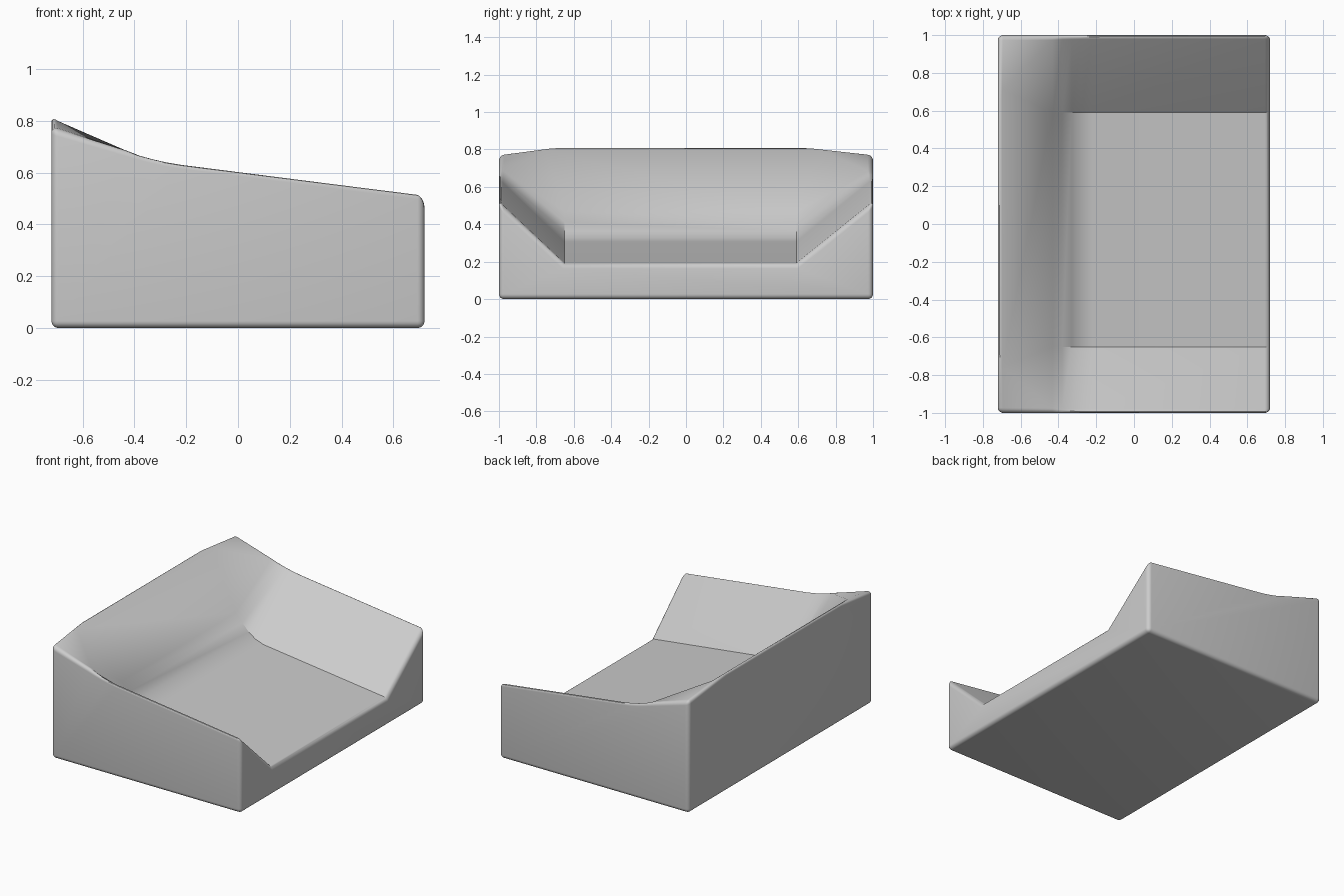
import bpy, bmesh

if "Cube" in bpy.data.objects:
    bpy.data.objects.remove(bpy.data.objects["Cube"])

# Lengthwise profile rows: x, arm rim height, seat / backrest height
rows = [(-0.72, 0.775, 0.82), (-0.43, 0.691, 0.468), (-0.38, 0.676, 0.412),
        (-0.33, 0.663, 0.362), (-0.28, 0.652, 0.327), (-0.22, 0.642, 0.306),
        (0.72, 0.52, 0.19)]
cols = [-1.0, -0.65, 0.59, 1.0]

bm = bmesh.new()

# Upper surface grid of vertices
top = []
for x, arm, mid in rows:
    top.append([bm.verts.new((x, y, arm if abs(y) == 1 else mid)) for y in cols])

kind = bm.faces.layers.int.new("kind")


def face(verts, k):
    f = bm.faces.new(verts)
    f[kind] = k


for i in range(len(rows) - 1):
    a, b = top[i], top[i + 1]
    for j in range(3):
        p, q, r, s = a[j], b[j], b[j + 1], a[j + 1]
        if i == 0 and j == 0:      # folded back corners
            face((p, q, s), 0)
            face((q, r, s), 0)
        elif i == 0 and j == 2:
            face((p, q, r), 0)
            face((p, r, s), 0)
        else:
            face((p, q, r, s), 0)

# Outer walls and underside
bl, br, fr, fl = [bm.verts.new((x, y, 0)) for x, y in
                  ((-0.72, -1), (-0.72, 1), (0.72, 1), (0.72, -1))]
face([bl, br] + top[0][::-1], 1)
face([fr, fl] + top[-1], 2)
face([fl, bl] + [r[0] for r in top], 3)
face([br, fr] + [r[-1] for r in reversed(top)], 4)
face([bl, br, fr, fl], 5)
bmesh.ops.recalc_face_normals(bm, faces=bm.faces)

# Rounded outer edges
rim = [e for e in bm.edges if len({f[kind] for f in e.link_faces}) > 1]
bmesh.ops.bevel(bm, geom=rim, offset=0.027, offset_type='OFFSET', segments=5,
                profile=0.5, affect='EDGES', clamp_overlap=False)

mesh = bpy.data.meshes.new("lounge_seat")
bm.to_mesh(mesh)
bm.free()
seat = bpy.data.objects.new("lounge_seat", mesh)
bpy.context.collection.objects.link(seat)
bpy.context.view_layer.objects.active = seat
seat.select_set(True)
bpy.ops.object.shade_smooth_by_angle(angle=0.56)
